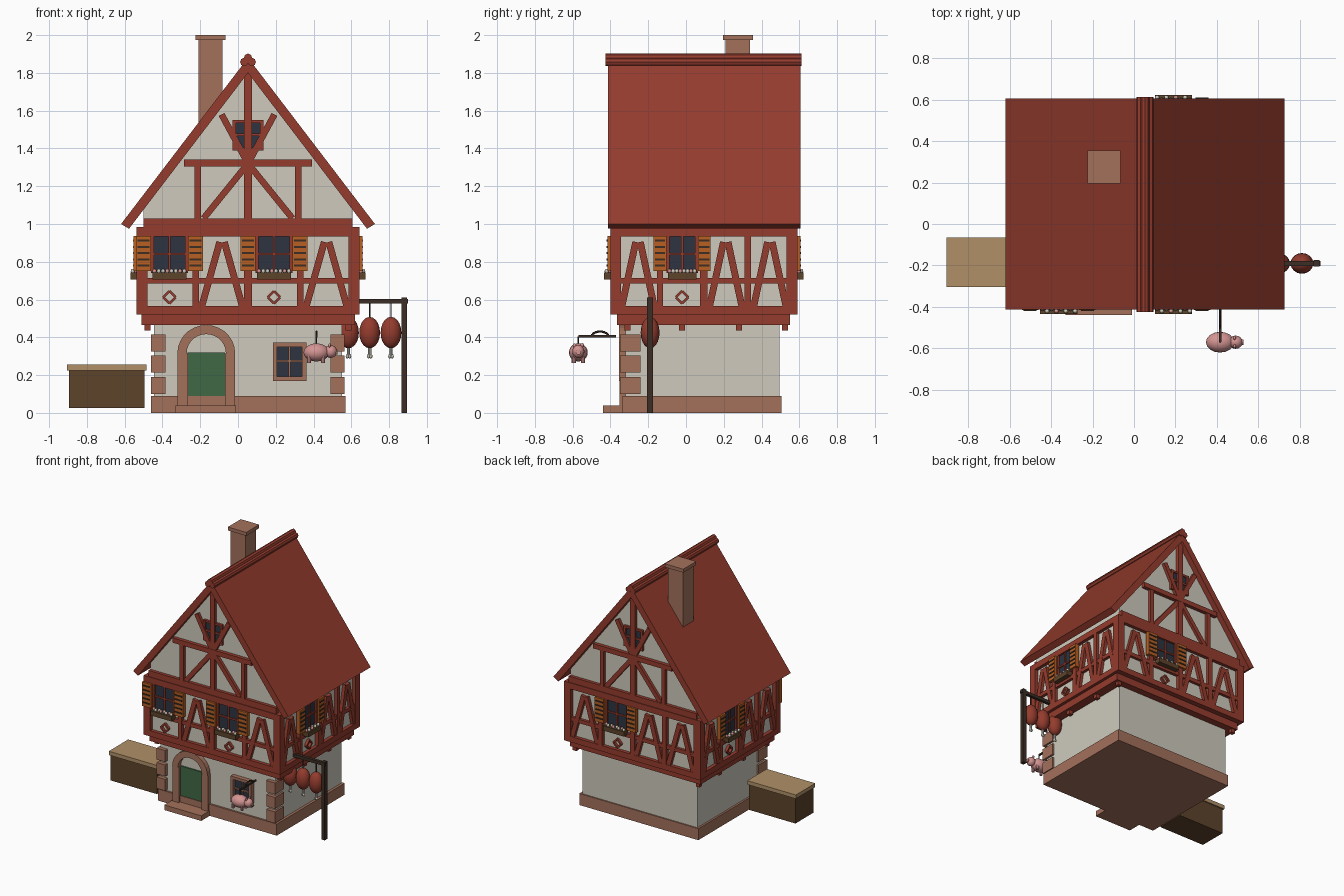
import bpy, bmesh, math
from mathutils import Matrix, Vector

if "Cube" in bpy.data.objects:
    bpy.data.objects.remove(bpy.data.objects["Cube"], do_unlink=True)

COLORS = {
    "plaster": (0.62, 0.59, 0.51), "red": (0.30, 0.045, 0.027),
    "stone": (0.37, 0.165, 0.105), "green": (0.05, 0.14, 0.06),
    "glass": (0.026, 0.034, 0.051), "orange": (0.48, 0.115, 0.017),
    "dark_wood": (0.045, 0.027, 0.018), "brown": (0.11, 0.056, 0.023),
    "tan": (0.44, 0.28, 0.14), "pink": (0.66, 0.30, 0.29),
}
MATS = {}
for name, rgb in COLORS.items():
    m = bpy.data.materials.new(name)
    m.use_nodes = True
    m.diffuse_color = (*rgb, 1)
    m.node_tree.nodes["Principled BSDF"].inputs["Base Color"].default_value = (*rgb, 1)
    MATS[name] = m

PARTS = {}
I = Matrix.Identity(4)


def part(name, mat):
    if name not in PARTS:
        PARTS[name] = (bmesh.new(), mat)
    return PARTS[name][0]


def box(bm, x0, x1, y0, y1, z0, z1, M=I):
    T = Matrix.Translation(((x0 + x1) / 2, (y0 + y1) / 2, (z0 + z1) / 2))
    S = Matrix.Diagonal((abs(x1 - x0), abs(y1 - y0), abs(z1 - z0), 1))
    bmesh.ops.create_cube(bm, size=1, matrix=M @ T @ S)


def prism(bm, pts, y0, y1, M=I):
    """Extrude an x-z outline from y0 to y1."""
    f = bm.faces.new([bm.verts.new(M @ Vector((x, y0, z))) for x, z in pts])
    r = bmesh.ops.extrude_face_region(bm, geom=[f])
    new = [v for v in r["geom"] if isinstance(v, bmesh.types.BMVert)]
    bmesh.ops.translate(bm, verts=new, vec=M.to_3x3() @ Vector((0, y1 - y0, 0)))
    bmesh.ops.recalc_face_normals(bm, faces=bm.faces)


def strut(bm, a, b, w, y0, y1, M=I):
    """Slanting bar between two x-z points."""
    a, b = Vector(a), Vector(b)
    d = (b - a).normalized() * w / 2
    n = Vector((-d.y, d.x))
    prism(bm, [a + n, a - n, b - n, b + n], y0, y1, M)


def ball(bm, c, r, seg=16):
    res = bmesh.ops.create_uvsphere(bm, u_segments=seg, v_segments=seg // 2 + 2, radius=1,
                                    matrix=Matrix.Translation(c) @ Matrix.Diagonal((*r, 1)))
    for f in {f for v in res["verts"] for f in v.link_faces}:
        f.smooth = True


def rod(bm, a, b, r, seg=8):
    a, b = Vector(a), Vector(b)
    q = (b - a).to_track_quat("Z", "Y").to_matrix().to_4x4()
    bmesh.ops.create_cone(bm, cap_ends=True, segments=seg, radius1=r, radius2=r,
                          depth=(b - a).length, matrix=Matrix.Translation((a + b) / 2) @ q)


CX, CY, HX, HY = 0.053, 0.095, 0.563, 0.468   # house centre and upper half sizes
OUT = 0.027                                   # timber relief


def wall_frame(turn, reach):
    return (Matrix.Translation((CX, CY, 0)) @ Matrix.Rotation(math.radians(turn), 4, "Z")
            @ Matrix.Translation((0, -reach, 0)))


# Ground floor
box(part("ground_wall", "plaster"), -0.445, 0.55, -0.32, 0.495, 0.01, 0.48)
box(part("plinth", "stone"), -0.46, 0.57, -0.335, 0.505, 0, 0.09)
quoins = part("quoins", "stone")
for k in range(3):
    z = 0.1 + 0.113 * k
    box(quoins, -0.46, -0.385, -0.35, -0.24, z, z + 0.09)
    box(quoins, 0.49, 0.565, -0.35, -0.24, z, z + 0.09)

# Door with stone arch and step
surround = part("door_surround", "stone")
DX, SPRING = -0.168, 0.315
box(surround, DX - 0.153, DX - 0.098, -0.352, -0.31, 0.04, SPRING)
box(surround, DX + 0.098, DX + 0.153, -0.352, -0.31, 0.04, SPRING)
arc = [math.pi * i / 14 for i in range(15)]
ring = [(DX + 0.153 * math.cos(a), SPRING + 0.15 * math.sin(a)) for a in arc]
ring += [(DX + 0.104 * math.cos(a), SPRING + 0.102 * math.sin(a)) for a in reversed(arc)]
prism(surround, ring, -0.355, -0.31)
box(part("door", "green"), DX - 0.1, DX + 0.1, -0.33, -0.31, 0.04, 0.32)
box(part("door_step", "stone"), -0.33, -0.01, -0.44, -0.31, 0, 0.04)

# Ground floor window
wf = part("ground_window_frame", "stone")
for x in (0.185, 0.34):
    box(wf, x, x + 0.022, -0.355, -0.31, 0.17, 0.372)
for z in (0.17, 0.35):
    box(wf, 0.185, 0.362, -0.355, -0.31, z, z + 0.022)
box(wf, 0.268, 0.279, -0.34, -0.31, 0.18, 0.36)
box(wf, 0.2, 0.35, -0.34, -0.31, 0.27, 0.281)
box(part("ground_window_glass", "glass"), 0.2, 0.35, -0.33, -0.31, 0.185, 0.36)

# Jetty beams and joist ends
box(part("jetty_beam", "red"), -0.51, 0.62, -0.365, 0.55, 0.465, 0.525)
for y in (-0.31, -0.02, 0.28, 0.525):
    for x in (-0.48, 0.586):
        box(part("joist_ends", "red"), x - 0.016, x + 0.016, y - 0.016, y + 0.016, 0.435, 0.47)

# Upper floor
box(part("upper_wall", "plaster"), CX - HX, CX + HX, CY - HY, CY + HY, 0.54, 0.97)
box(part("sill_plate", "red"), CX - HX - OUT, CX + HX + OUT, CY - HY - OUT, CY + HY + OUT, 0.52, 0.565)
box(part("top_plate", "red"), CX - HX - OUT, CX + HX + OUT, CY - HY - OUT, CY + HY + OUT, 0.935, 0.983)


def shuttered_window(u, W, M):
    g, s = 0.153 * W, 0.135 * W
    box(part("upper_glass", "glass"), u - g, u + g, -0.012, 0.01, 0.745, 0.935, M)
    bars = part("window_bars", "red")
    box(bars, u - 0.006, u + 0.006, -0.02, 0, 0.745, 0.935, M)
    box(bars, u - g, u + g, -0.02, 0, 0.835, 0.847, M)
    for side in (-1, 1):
        c = u + side * (g + s / 2 + 0.008)
        box(bars, u + side * g - 0.008, u + side * g + 0.008, -OUT, 0, 0.74, 0.94, M)
        box(part("shutters", "orange"), c - s / 2, c + s / 2, -0.042, -0.01, 0.75, 0.937, M)
        for k in range(5):
            z = 0.775 + 0.033 * k
            box(part("shutter_slats", "dark_wood"), c - s * 0.4, c + s * 0.4, -0.047, -0.04, z, z + 0.01, M)
    # Flower box
    box(part("flower_boxes", "brown"), u - g, u + g, -0.06, -0.01, 0.705, 0.742, M)
    for k in range(8):
        p = M @ Vector((u + g * (k - 3.5) / 4, -0.035 - 0.012 * (k % 2), 0.75))
        bm = part("pink_flowers", "pink") if k % 3 == 0 else part("pale_flowers", "plaster")
        ball(bm, p, (0.011, 0.011, 0.013), 8)
    # Diamond ornament
    tips = [(u - 0.033, 0.612), (u, 0.645), (u + 0.033, 0.612), (u, 0.579)]
    for a, b in zip(tips, tips[1:] + tips[:1]):
        strut(part("diamonds", "red"), a, b, 0.013, -0.02, 0, M)


def storey_side(turn, reach, half, pattern):
    M, W = wall_frame(turn, reach), half + OUT
    t = part("upper_timbers", "red")
    for u, w in ((-0.47, 0.017), (0, 0.02), (0.47, 0.017)):
        box(t, u * W - w, u * W + w, -OUT, 0.01, 0.56, 0.94, M)
    for side in (-1, 1):
        box(t, side * (W - 0.055), side * W, -OUT, 0.03, 0.56, 0.94, M)
    box(t, -W + 0.02, W - 0.02, -0.022, 0.01, 0.685, 0.715, M)
    for c, kind in zip((-0.705, -0.233, 0.233, 0.705), pattern):
        u = c * W
        if kind == "W":
            shuttered_window(u, W, M)
        else:
            foot = 0.235 * W - 0.03
            for side in (-1, 1):
                strut(t, (u + side * 0.012, 0.905), (u + side * foot, 0.56), 0.036, -0.024, 0.01, M)


storey_side(0, HY, HX, "WAWA")
storey_side(90, HX, HY, "AWAA")
storey_side(180, HY, HX, "AWAA")
storey_side(270, HX, HY, "AWAA")

# Gable block and timbers, front and back
gable = [(-0.553, 0.97), (0.553, 0.97), (0.553, 1.08), (0, 1.81), (-0.553, 1.08)]
prism(part("gable_wall", "plaster"), gable, -0.465, 0.465, Matrix.Translation((CX, CY, 0)))
for turn in (0, 180):
    M = wall_frame(turn, 0.465)
    t = part("gable_timbers", "red")
    box(t, -0.553, 0.553, -0.025, 0.01, 0.975, 1.03, M)
    box(t, -0.34, 0.34, -0.028, 0.01, 1.305, 1.342, M)
    box(t, -0.02, 0.02, -0.026, 0.01, 1.03, 1.82, M)
    for s in (-1, 1):
        box(t, s * 0.25, s * 0.282, -0.025, 0.01, 1.03, 1.31, M)
        strut(t, (0, 1.32), (s * 0.235, 1.03), 0.034, -0.022, 0.01, M)
        strut(t, (0, 1.32), (s * 0.14, 1.58), 0.034, -0.024, 0.01, M)
    box(part("gable_glass", "glass"), -0.07, 0.07, -0.01, 0.01, 1.4, 1.54, M)
    f = part("gable_window_frame", "red")
    for s in (-1, 1):
        box(f, s * 0.064, s * 0.082, -0.02, 0.01, 1.39, 1.55, M)
    for z in (1.39, 1.465, 1.535):
        box(f, -0.08, 0.08, -0.018, 0.01, z, z + 0.015, M)

# Roof with ridge rolls
outline = [(-0.672, 1.0), (0, 1.88), (0.672, 1.0), (0.63, 0.975), (0, 1.8), (-0.63, 0.975)]
prism(part("roof", "red"), outline, -0.412, 0.605, Matrix.Translation((CX, 0, 0)))
for dx, z in ((-0.02, 1.858), (0.02, 1.858), (0, 1.88)):
    rod(part("ridge", "red"), (CX + dx, -0.425, z), (CX + dx, 0.612, z), 0.022)

# Chimney
chimney = part("chimney", "stone")
box(chimney, -0.21, -0.082, 0.21, 0.338, 1.4, 1.98)
box(chimney, -0.225, -0.065, 0.195, 0.355, 1.973, 2.0)

# Storage chest beside the house
box(part("chest", "brown"), -0.895, -0.495, -0.295, -0.075, 0.025, 0.227)
box(part("chest_lid", "tan"), -0.905, -0.485, -0.305, -0.065, 0.225, 0.255)

# Rack with hanging hams
RY = -0.19
rack = part("rack", "dark_wood")
box(rack, 0.865, 0.895, RY - 0.016, RY + 0.016, 0, 0.61)
box(rack, 0.61, 0.9, RY - 0.012, RY + 0.012, 0.578, 0.602)
for x in (0.585, 0.697, 0.81):
    rod(part("ham_strings", "dark_wood"), (x, RY, 0.5), (x, RY, 0.585), 0.004, 6)
    ball(part("hams", "red"), (x, RY, 0.425), (0.055, 0.05, 0.083))
    bone = part("ham_bones", "plaster")
    rod(bone, (x, RY, 0.30), (x, RY, 0.36), 0.009)
    for s in (-1, 1):
        ball(bone, (x + s * 0.006, RY, 0.3), (0.009, 0.01, 0.012), 8)

# Hanging pig sign on an iron bracket
PX, PY = 0.415, -0.57
iron = part("sign_bracket", "dark_wood")
box(iron, PX - 0.006, PX + 0.006, PY, -0.37, 0.4, 0.412)
bow = [Vector((PX, -0.455 + 0.045 * math.cos(a), 0.405 + 0.026 * math.sin(a))) for a in arc[::2]]
for a, b in zip(bow, bow[1:]):
    rod(iron, a, b, 0.006, 6)
rod(iron, (PX, PY, 0.36), (PX, PY, 0.405), 0.004, 6)
pig = part("pig_sign", "pink")
ball(pig, (PX, PY, 0.32), (0.068, 0.05, 0.048))
ball(pig, (PX + 0.075, PY, 0.325), (0.034, 0.032, 0.034))
rod(pig, (PX + 0.095, PY, 0.322), (PX + 0.113, PY, 0.322), 0.014, 12)
for s in (-1, 1):
    ball(pig, (PX + 0.07, PY + s * 0.02, 0.357), (0.007, 0.01, 0.012), 8)
    for x in (-0.04, 0.035):
        rod(pig, (PX + x, PY + s * 0.024, 0.265), (PX + x, PY + s * 0.024, 0.3), 0.011)

# Turn every part into an object
for name, (bm, mat) in PARTS.items():
    me = bpy.data.meshes.new(name)
    bm.to_mesh(me)
    bm.free()
    me.materials.append(MATS[mat])
    bpy.context.collection.objects.link(bpy.data.objects.new(name, me))
